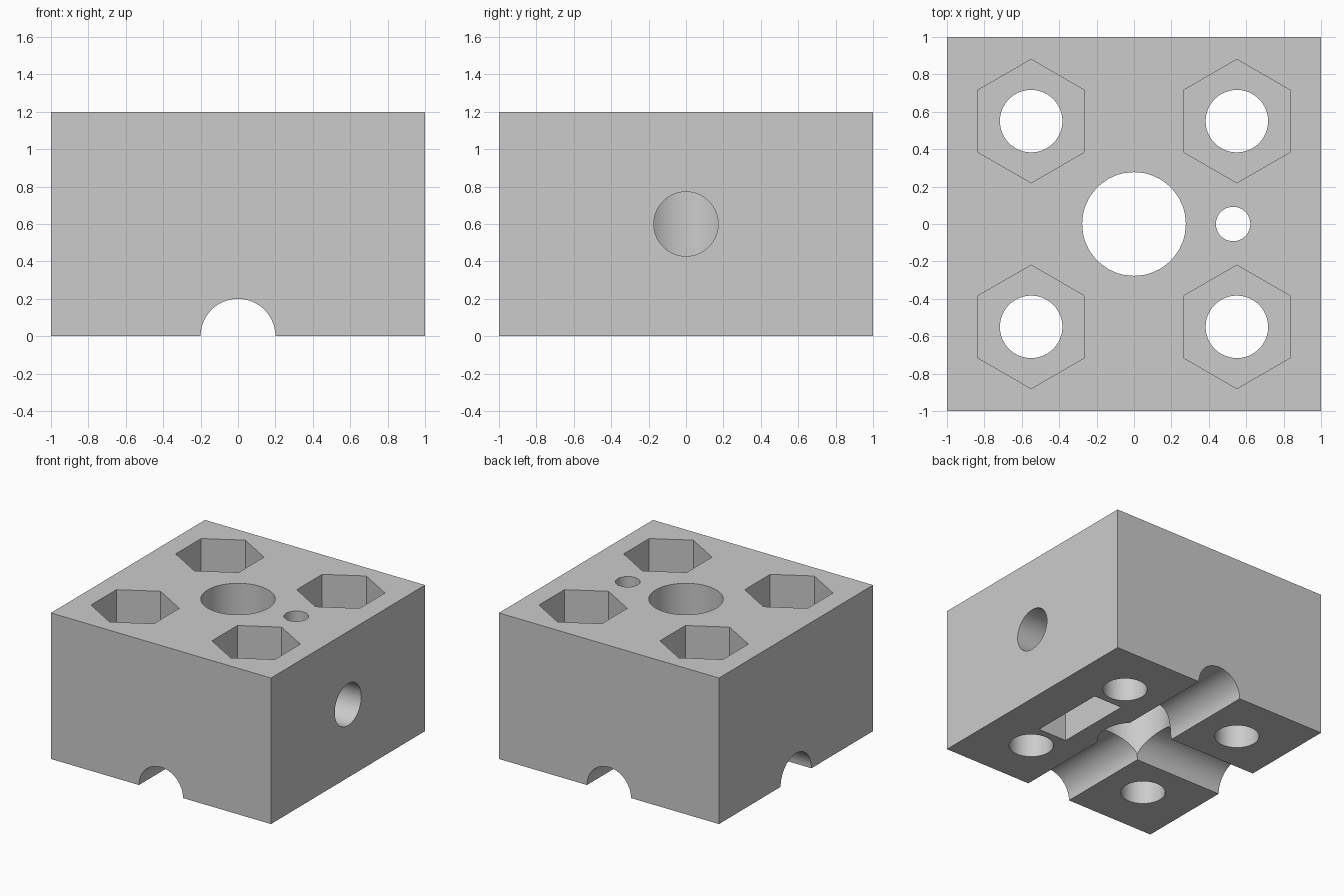
import bpy
from math import pi, radians

old = bpy.data.objects.get("Cube")
if old:
    bpy.data.objects.remove(old, do_unlink=True)

HEIGHT = 1.2
BOLT = 0.55          # bolt offset from the centre
NUT_DEPTH = 0.3      # depth of the hexagonal pockets
SCREW_Z = 0.6        # height of the side screw hole
TRAP_TOP = 0.88      # ceiling of the nut slot
OVER = 0.1           # overshoot of cutters past the surface

grey = bpy.data.materials.new("light_grey")
grey.diffuse_color = (0.6, 0.6, 0.6, 1)
grey.use_nodes = True
grey.node_tree.nodes["Principled BSDF"].inputs["Base Color"].default_value = (0.6, 0.6, 0.6, 1)


def box(name, low, high):
    centre = [(a + b) / 2 for a, b in zip(low, high)]
    bpy.ops.mesh.primitive_cube_add(size=1, location=centre)
    ob = bpy.context.object
    ob.name = name
    ob.scale = [b - a for a, b in zip(low, high)]
    bpy.ops.object.transform_apply(location=True, rotation=True, scale=True)
    ob.data.materials.append(grey)
    return ob


def rod(name, axis, radius, start, end, at=(0, 0), sides=64):
    """Prism along an axis; 'at' gives the two other coordinates in order."""
    loc = list(at)
    loc.insert("xyz".index(axis), (start + end) / 2)
    turn = {"x": (0, pi / 2, 0), "y": (pi / 2, 0, 0), "z": (0, 0, 0)}[axis]
    bpy.ops.mesh.primitive_cylinder_add(vertices=sides, radius=radius,
                                        depth=end - start, location=loc, rotation=turn)
    ob = bpy.context.object
    ob.name = name
    bpy.ops.object.transform_apply(location=True, rotation=True, scale=True)
    ob.data.materials.append(grey)
    return ob


block = box("block", (-1, -1, 0), (1, 1, HEIGHT))

# Bolt holes with hexagonal nut pockets, one in each corner
cutters = []
for sx in (-1, 1):
    for sy in (-1, 1):
        at = (sx * BOLT, sy * BOLT)
        cutters.append(rod("bolt_hole", "z", 0.167, -OVER, HEIGHT + OVER, at))
        cutters.append(rod("nut_pocket", "z", 0.33, HEIGHT - NUT_DEPTH,
                           HEIGHT + OVER, at, sides=6))

# Central bore, then grooves under the block: one full length, one to the left over x < 0
cutters.append(rod("centre_bore", "z", 0.277, -OVER, HEIGHT + OVER))
cutters.append(rod("long_groove", "y", 0.2, -1 - OVER, 1 + OVER))
cutters.append(rod("short_groove", "x", 0.2, -1 - OVER, 0))

# Side screw hole, its nut slot from below and the small hole above the slot
cutters.append(rod("side_screw_hole", "x", 0.172, 0.02, 1 + OVER, (0, SCREW_Z)))
cutters.append(box("nut_slot", (0.4, -0.325, -OVER), (0.66, 0.325, TRAP_TOP)))
cutters.append(rod("slot_vent", "z", 0.092, TRAP_TOP - 0.2, HEIGHT + OVER, (0.53, 0)))

# Cut every opening out of the block
bpy.ops.object.select_all(action="DESELECT")
bpy.context.view_layer.objects.active = block
block.select_set(True)
for cutter in cutters:
    cutter.hide_render = True
    mod = block.modifiers.new(cutter.name, "BOOLEAN")
    mod.operation = "DIFFERENCE"
    mod.solver = "EXACT"
    mod.object = cutter
    bpy.ops.object.modifier_apply(modifier=mod.name)
    bpy.data.objects.remove(cutter, do_unlink=True)

bpy.ops.object.shade_smooth_by_angle(angle=radians(25))
